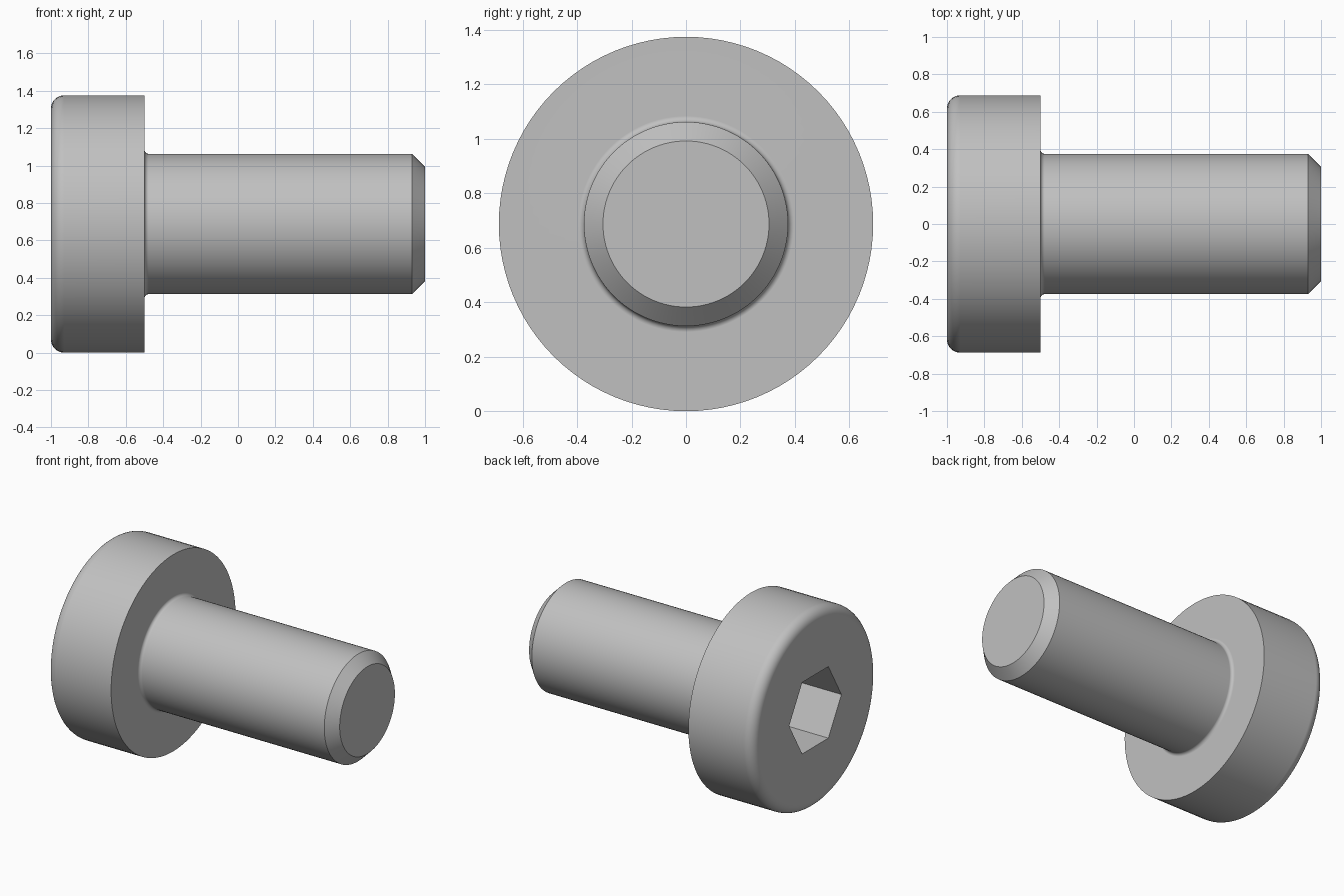
import bpy, bmesh
from math import sin, cos, pi, radians
from mathutils import Vector, Matrix

cube = bpy.data.objects.get("Cube")
if cube:
    bpy.data.objects.remove(cube, do_unlink=True)

HEAD_R, SHAFT_R, TIP_R = 0.6875, 0.375, 0.305
ROUND, FILLET, CHAMFER = 0.07, 0.022, 0.07
HEX_R, HEX_DEPTH = 0.2887, 0.375
UNDERSIDE = -0.5
SEGMENTS = 96

steel = bpy.data.materials.new("steel_grey")
steel.use_nodes = True
colour = (0.53, 0.53, 0.53, 1)
steel.diffuse_color = colour
steel.node_tree.nodes["Principled BSDF"].inputs["Base Color"].default_value = colour


def arc(cx, cr, radius, start, end, steps):
    """Points (x, r) along a circular arc, angles in degrees."""
    angles = [radians(start + (end - start) * i / steps) for i in range(steps + 1)]
    return [(cx + radius * cos(a), cr + radius * sin(a)) for a in angles]


def add_object(name, bm):
    mesh = bpy.data.meshes.new(name)
    bm.to_mesh(mesh)
    bm.free()
    obj = bpy.data.objects.new(name, mesh)
    mesh.materials.append(steel)
    bpy.context.collection.objects.link(obj)
    return obj


# Turned body: rounded head, flat underside, filleted shaft, chamfered tip
profile = arc(-1 + ROUND, HEAD_R - ROUND, ROUND, 180, 90, 8)
profile.append((UNDERSIDE, HEAD_R))
profile += arc(UNDERSIDE + FILLET, SHAFT_R + FILLET, FILLET, 180, 270, 6)
profile += [(1 - CHAMFER, SHAFT_R), (1, TIP_R)]

bm = bmesh.new()
verts = [bm.verts.new((x, 0, r)) for x, r in profile]
edges = [bm.edges.new(pair) for pair in zip(verts, verts[1:])]
bmesh.ops.spin(bm, geom=verts + edges, cent=(0, 0, 0), axis=(1, 0, 0),
               angle=2 * pi, steps=SEGMENTS)
bmesh.ops.remove_doubles(bm, verts=bm.verts, dist=0.0001)
bmesh.ops.holes_fill(bm, edges=[e for e in bm.edges if e.is_boundary], sides=0)
bmesh.ops.recalc_face_normals(bm, faces=bm.faces)
bmesh.ops.translate(bm, verts=bm.verts, vec=(0, 0, HEAD_R))
screw = add_object("socket_screw", bm)

# Hexagonal prism that cuts the drive socket, corners pointing along y
bm = bmesh.new()
place = Matrix.Translation((-1, 0, HEAD_R)) @ Matrix.Rotation(pi / 2, 4, 'Y')
ring = [bm.verts.new(place @ Vector((HEX_R * sin(i * pi / 3),
                                     HEX_R * cos(i * pi / 3), -HEX_DEPTH)))
        for i in range(6)]
base = bm.faces.new(ring)
extruded = bmesh.ops.extrude_face_region(bm, geom=[base])["geom"]
bmesh.ops.translate(bm, verts=[v for v in extruded if isinstance(v, bmesh.types.BMVert)],
                    vec=(2 * HEX_DEPTH, 0, 0))
bmesh.ops.recalc_face_normals(bm, faces=bm.faces)
cutter = add_object("socket_cutter", bm)
cutter.hide_render = True

bpy.ops.object.select_all(action='DESELECT')
screw.select_set(True)
bpy.context.view_layer.objects.active = screw
cut = screw.modifiers.new("hex_socket", 'BOOLEAN')
cut.operation = 'DIFFERENCE'
cut.solver = 'EXACT'
cut.object = cutter
bpy.ops.object.modifier_apply(modifier=cut.name)
bpy.data.objects.remove(cutter, do_unlink=True)

# Smooth turned surfaces, crisp edges and flat end faces
bpy.ops.object.shade_smooth_by_angle(angle=radians(30))
weighted = screw.modifiers.new("flat_faces", 'WEIGHTED_NORMAL')
weighted.keep_sharp = True
